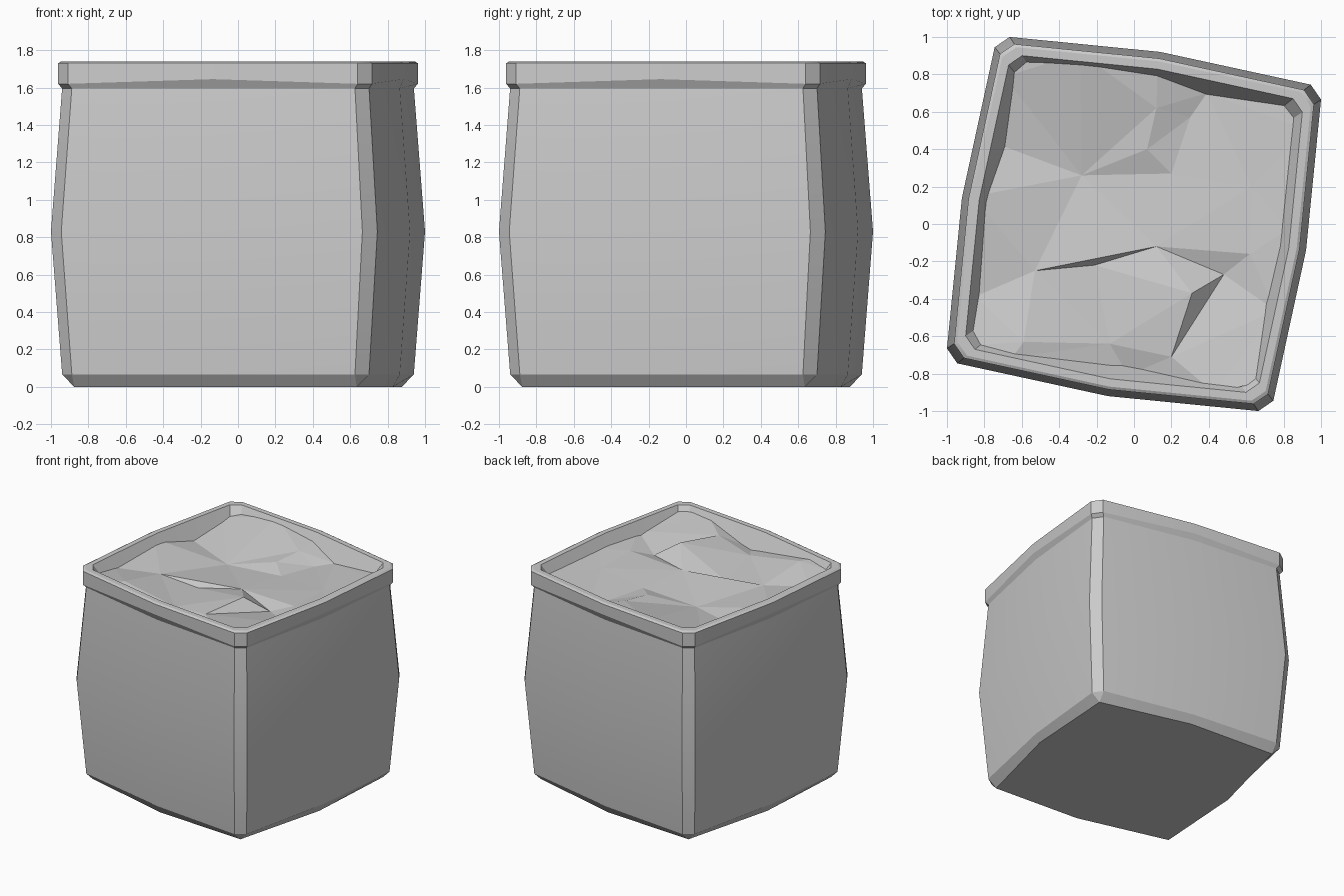
import bpy, bmesh, math
from mathutils import Vector
from mathutils.geometry import delaunay_2d_cdt

if "Cube" in bpy.data.objects:
    bpy.data.objects.remove(bpy.data.objects["Cube"], do_unlink=True)

stone = bpy.data.materials.new("plain grey")
stone.use_nodes = True
grey = (0.6, 0.6, 0.6, 1)
stone.diffuse_color = grey
stone.node_tree.nodes["Principled BSDF"].inputs["Base Color"].default_value = grey

# Twisted square outline: two chamfer points and a bulging side point, turned four times
QUARTER = [(0.665, -1.0), (0.745, -0.945), (0.92, -0.14)]
OUTLINE = []
for turn in range(4):
    for x, y in QUARTER:
        for _ in range(turn):
            x, y = -y, x
        OUTLINE.append((x, y))


def ring(bm, scale, z, side_z=None, pointed=False):
    """One loop of the outline; side_z lifts the side points, pointed closes the chamfers."""
    pts = [Vector(p) for p in OUTLINE]
    if pointed:
        for i in range(0, 12, 3):
            pts[i] = pts[i + 1] = (pts[i] + pts[i + 1]) / 2
    return [bm.verts.new((p.x * scale, p.y * scale,
                          side_z if side_z and i % 3 == 2 else z))
            for i, p in enumerate(pts)]


def bridge(bm, low, high):
    for i in range(12):
        j = (i + 1) % 12
        bm.faces.new((low[i], low[j], high[j], high[i]))


def finish(name, bm, smooth):
    bmesh.ops.remove_doubles(bm, verts=bm.verts, dist=0.0005)
    mesh = bpy.data.meshes.new(name)
    bm.to_mesh(mesh)
    bm.free()
    mesh.materials.append(stone)
    obj = bpy.data.objects.new(name, mesh)
    bpy.context.collection.objects.link(obj)
    if smooth:
        bpy.ops.object.select_all(action="DESELECT")
        obj.select_set(True)
        bpy.context.view_layer.objects.active = obj
        bpy.ops.object.shade_smooth_by_angle(angle=math.radians(25))


def loft(name, rings, cap=False):
    bm = bmesh.new()
    loops = [ring(bm, **r) for r in rings]
    for low, high in zip(loops, loops[1:]):
        bridge(bm, low, high)
    if cap:
        bm.faces.new(loops[0][::-1])
    finish(name, bm, True)


# Bulging body with a bevelled foot
loft("body", [dict(scale=0.9, z=0, pointed=True), dict(scale=0.94, z=0.065),
              dict(scale=1, z=0.83), dict(scale=0.94, z=1.6)], cap=True)

# Overhanging rim and the sloping wall inside it
loft("rim", [dict(scale=0.94, z=1.595), dict(scale=0.962, z=1.62, side_z=1.645),
             dict(scale=0.962, z=1.73), dict(scale=0.945, z=1.74),
             dict(scale=0.9, z=1.74), dict(scale=0.76, z=1.5)])

# Rough filling: named bumps, then the points where it meets the wall
BUMPS = dict(
    A=(-.28, .26, 1.58), B=(.12, .62, 1.66), D=(.3, .57, 1.6), E=(.07, .4, 1.64),
    F=(.2, .27, 1.61), H=(.63, .2, 1.63), I=(.62, -.16, 1.64), J=(.12, -.12, 1.63),
    K=(.48, -.27, 1.6), L=(.31, -.37, 1.71), M=(.2, -.71, 1.67), O=(-.13, -.64, 1.62),
    P=(-.21, -.22, 1.59), Q=(-.53, -.25, 1.63), R=(-.59, -.63, 1.7), C=(.39, .7, 1.6))
EDGE = [(-.58, .87, 1.68), (-.27, .87, 1.72), (.12, .82, 1.68), (.45, .74, 1.62),
        (.82, .64, 1.66), (.87, .48, 1.67), (.78, -.03, 1.66), (.72, -.44, 1.65),
        (.66, -.8, 1.7), (.41, -.86, 1.7), (-.03, -.77, 1.59), (-.62, -.68, 1.7),
        (-.84, -.62, 1.68), (-.81, -.37, 1.65), (-.82, .14, 1.68), (-.73, .42, 1.61),
        (-.66, .75, 1.66)]
CREASES = "JI JK KL LM KM AF EF BE BD CD PO PJ JQ JH QA".split()

names = list(BUMPS)
points = list(BUMPS.values()) + [(x * 1.05, y * 1.05, z) for x, y, z in EDGE]
links = [(names.index(a), names.index(b)) for a, b in CREASES]
flat, _, tris, origin, _, _ = delaunay_2d_cdt(
    [Vector(p[:2]) for p in points], links, [], 0, 0.0001)
bm = bmesh.new()
verts = [bm.verts.new((p.x, p.y, points[o[0]][2] if o else 1.63))
         for p, o in zip(flat, origin)]
for t in tris:
    bm.faces.new([verts[i] for i in t])
bmesh.ops.recalc_face_normals(bm, faces=bm.faces)
if sum(f.normal.z for f in bm.faces) < 0:
    bmesh.ops.reverse_faces(bm, faces=bm.faces)
finish("filling", bm, False)
